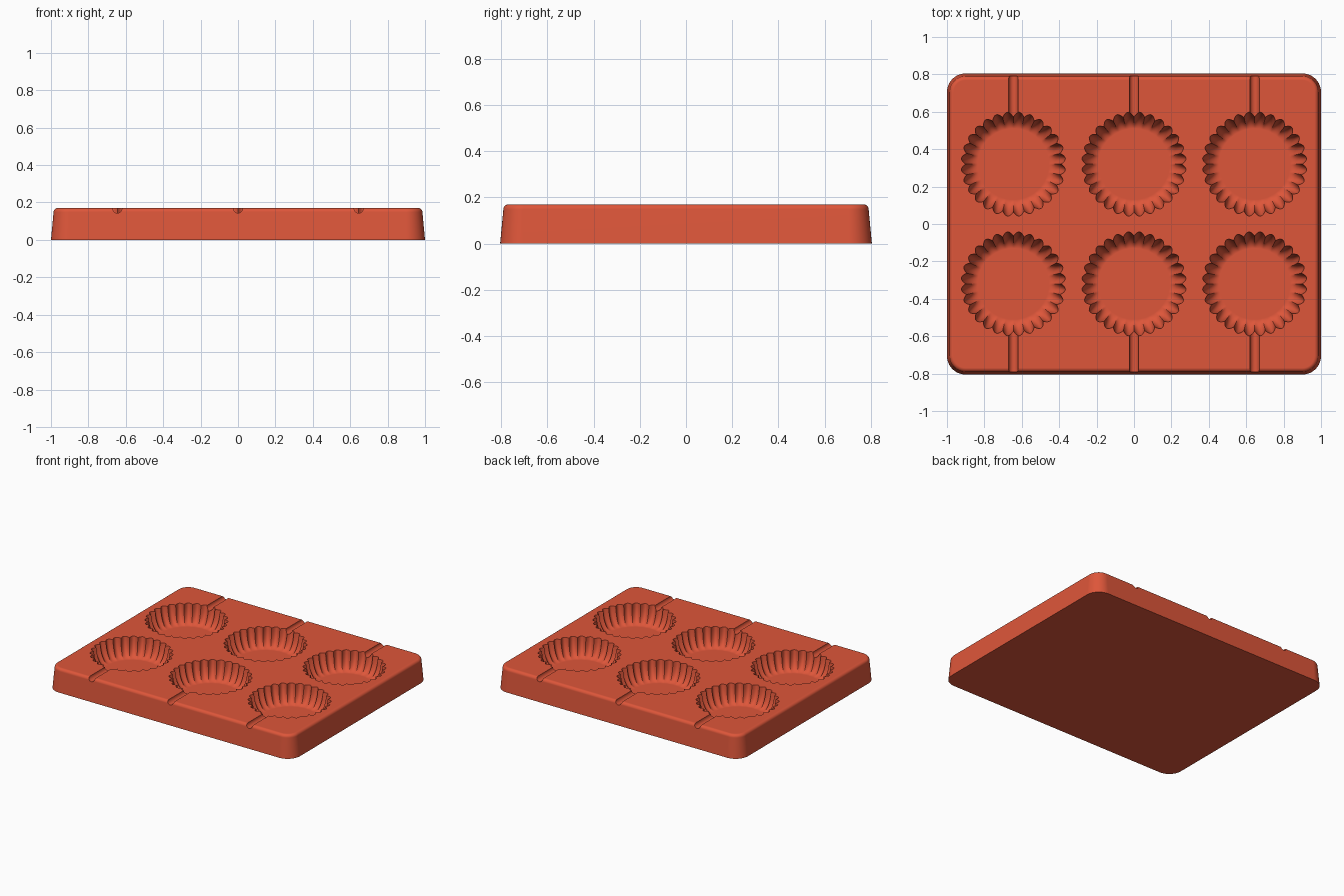
import bpy, bmesh
from math import sin, cos, pi, radians

if "Cube" in bpy.data.objects:
    bpy.data.objects.remove(bpy.data.objects["Cube"], do_unlink=True)

TOP = 0.17
FLUTES, STEPS = 28, 8
COLUMNS = (-0.645, 0, 0.645)
ROW_Y = 0.32

red = bpy.data.materials.new("terracotta red silicone")
red.use_nodes = True
red.diffuse_color = (0.73, 0.093, 0.042, 1)
red.node_tree.nodes["Principled BSDF"].inputs["Base Color"].default_value = red.diffuse_color


def loft(bm, rings):
    """Skin a stack of closed rings and cap both ends."""
    loops = [[bm.verts.new(p) for p in ring] for ring in rings]
    n = len(loops[0])
    for low, high in zip(loops, loops[1:]):
        for i in range(n):
            j = (i + 1) % n
            bm.faces.new((low[i], low[j], high[j], high[i]))
    bm.faces.new(loops[0][::-1])
    bm.faces.new(loops[-1])


def make_object(name, bm):
    bmesh.ops.recalc_face_normals(bm, faces=bm.faces)
    mesh = bpy.data.meshes.new(name)
    bm.to_mesh(mesh)
    bm.free()
    mesh.materials.append(red)
    ob = bpy.data.objects.new(name, mesh)
    bpy.context.collection.objects.link(ob)
    return ob


def rounded_rect(inset, z, radius=0.1, steps=10):
    hx, hy, r = 1 - inset, 0.805 - inset, radius - inset
    ring = []
    for k, (sx, sy) in enumerate(((1, 1), (-1, 1), (-1, -1), (1, -1))):
        for i in range(steps + 1):
            a = (k + i / steps) * pi / 2
            ring.append((sx * (hx - r) + r * cos(a), sy * (hy - r) + r * sin(a), z))
    return ring


def fluted_ring(cx, cy, radius, depth, z):
    n = FLUTES * STEPS
    ring = []
    for i in range(n):
        a = 2 * pi * i / n
        r = radius + depth * abs(sin(FLUTES * a / 2))
        ring.append((cx + r * cos(a), cy + r * sin(a), z))
    return ring


# Tapered slab with a rolled top edge
bm = bmesh.new()
rings = [rounded_rect(0, 0)]
fillet = 0.022
for i in range(7):
    a = i / 6 * pi / 2
    rings.append(rounded_rect(0.014 + fillet * (1 - cos(a)), TOP - fillet * (1 - sin(a))))
loft(bm, rings)
mould = make_object("mould_tray", bm)

# Six fluted cups with flat floors
bm = bmesh.new()
for cx in COLUMNS:
    for cy in (-ROW_Y, ROW_Y):
        rings = []
        for i in range(9):
            a = i / 8 * radians(80)
            rings.append(fluted_ring(cx, cy, 0.19 + 0.067 * sin(a), 0.024 * sin(a),
                                     0.035 + (TOP - 0.035) * (1 - cos(a)) / (1 - cos(radians(80)))))
        rings.append(fluted_ring(cx, cy, 0.257, 0.024, TOP + 0.05))
        loft(bm, rings)
cups = make_object("cup_cutter", bm)

# Half-round stick channels from each cup to the nearest long edge
bm = bmesh.new()
for cx in COLUMNS:
    for side in (-1, 1):
        loft(bm, [[(cx + 0.025 * cos(2 * pi * i / 24), side * y,
                    TOP + 0.027 * sin(2 * pi * i / 24)) for i in range(24)]
                  for y in (ROW_Y + 0.1, 0.9)])
channels = make_object("channel_cutter", bm)

# Carve the tray and discard the cutters
bpy.ops.object.select_all(action='DESELECT')
bpy.context.view_layer.objects.active = mould
mould.select_set(True)
for cutter in (cups, channels):
    mod = mould.modifiers.new(cutter.name, 'BOOLEAN')
    mod.operation = 'DIFFERENCE'
    mod.solver = 'EXACT'
    mod.object = cutter
    bpy.ops.object.modifier_apply(modifier=mod.name)
    bpy.data.objects.remove(cutter, do_unlink=True)

# Smooth curved walls, flat top and floors
bpy.ops.object.shade_smooth_by_angle(angle=radians(35))
weighted = mould.modifiers.new("flat_face_normals", 'WEIGHTED_NORMAL')
weighted.keep_sharp = True
